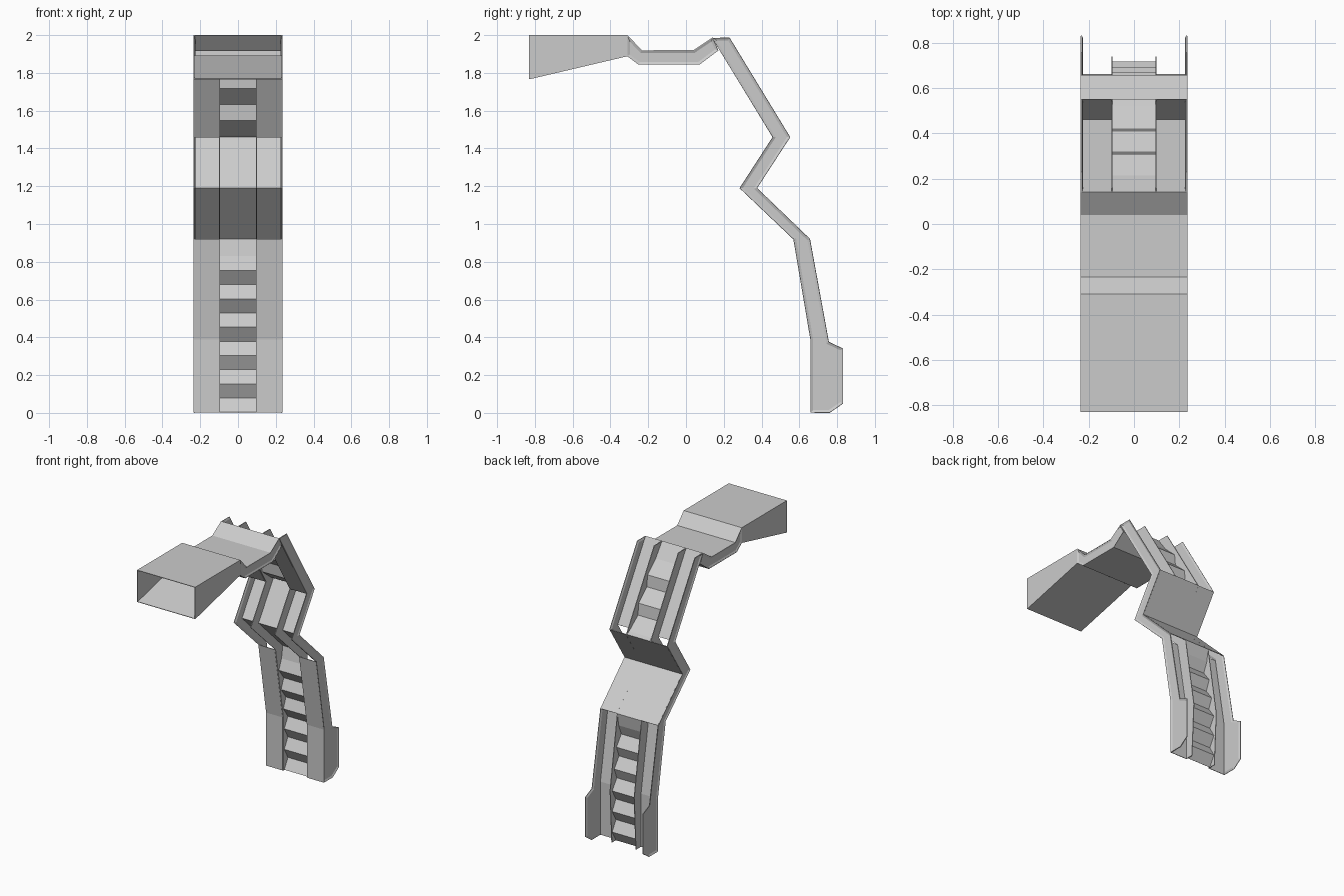
import bpy, bmesh

if "Cube" in bpy.data.objects:
    bpy.data.objects.remove(bpy.data.objects["Cube"])

W = 0.235   # half width of the whole strip
R = 0.10    # half width of the central track


def make(name, verts, faces, thick=0.004, offset=0.0, inset=False):
    bm = bmesh.new()
    vs = [bm.verts.new(v) for v in verts]
    for f in faces:
        bm.faces.new([vs[i] for i in f])
    bm.normal_update()
    if inset:
        bmesh.ops.inset_region(bm, faces=bm.faces[:], thickness=0.013, depth=-0.006,
                               use_even_offset=True, use_boundary=True)
    me = bpy.data.meshes.new(name)
    bm.to_mesh(me)
    bm.free()
    ob = bpy.data.objects.new(name, me)
    bpy.context.collection.objects.link(ob)
    mod = ob.modifiers.new("thickness", 'SOLIDIFY')
    mod.thickness = thick
    mod.offset = offset
    return ob


def sheet(name, path, x0, x1):
    """Folded sheet: a (y, z) path swept across x."""
    n = len(path)
    verts = [(x0, y, z) for y, z in path] + [(x1, y, z) for y, z in path]
    faces = [(i, i + 1, n + i + 1, n + i) for i in range(n - 1)]
    return make(name, verts, faces)


def wall(name, front, back, x, side, inset=False):
    """Upright wall between a front and a back path of equal length, facing side."""
    outline = front + back[::-1]
    ring = list(range(len(outline)))
    area = sum(a[0] * b[1] - b[0] * a[1]
               for a, b in zip(outline, outline[1:] + outline[:1]))
    if (area > 0) != (side > 0):
        ring.reverse()
    return make(name, [(x, y, z) for y, z in outline], [ring], 0.005, -1.0, inset)


# Profiles (y, z)
duct_top = [(-0.31, 1.998), (-0.235, 1.918), (0.04, 1.918), (0.14, 1.985)]
duct_low = [(-0.31, 1.89), (-0.25, 1.845), (0.07, 1.845), (0.17, 1.92)]
front = [(0.14, 1.985), (0.46, 1.46), (0.285, 1.19), (0.57, 0.92), (0.66, 0.39), (0.66, 0.002)]
back = [(0.23, 1.985), (0.55, 1.46), (0.375, 1.19), (0.655, 0.92), (0.755, 0.375)]
foot = [(0.83, 0.34), (0.83, 0.05), (0.76, 0.002)]

# Flared hood, open at the front, running into the folded duct
sheet("hood_and_duct_top", [(-0.83, 1.998)] + duct_top, -W, W)
sheet("hood_and_duct_bottom", [(-0.83, 1.768)] + duct_low, -W, W)

for s, tag in ((-1, "left"), (1, "right")):
    # Outer walls with recessed panels
    wall("hood_wall_" + tag, [(-0.83, 1.998), (-0.31, 1.998)],
         [(-0.83, 1.768), (-0.31, 1.89)], s * W, s)
    wall("duct_wall_" + tag, duct_top, duct_low, s * W, s, True)
    wall("outer_wall_" + tag, front, back + foot, s * W, s, True)
    # Inner ribs beside the track
    wall("inner_rib_" + tag, front, back[:4] + [(0.74, 0.39), (0.72, 0.002)], s * R, s)
    # Channel floors: front plane on upper arm and leg, back plane between
    x0, x1 = sorted((s * R, s * (W - 0.003)))
    sheet("upper_floor_" + tag, front[:2], x0, x1)
    sheet("knee_floor_" + tag, back[1:4], x0, x1)
    sheet("leg_floor_" + tag, front[3:], x0, x1)


def front_y(z):
    """y of the front path on the upper arm or the leg."""
    if z > 1.4:
        return 0.14 + (1.985 - z) * 0.61
    return 0.57 + (0.92 - z) * 0.17 if z > 0.39 else 0.66


def zigzag(top, step, count):
    """Alternating deep and shallow folds going down."""
    return [(front_y(top - i * step) + (0.055 if i % 2 == 0 else 0.012), top - i * step)
            for i in range(count)]


# Corrugated central track, flat over the knee
track = ([(0.14, 1.985)] + zigzag(1.97, 0.084, 7)[1:6] + [(0.52, 1.47)] + back[1:4]
         + zigzag(0.83, 0.0752, 12))
sheet("central_track", track, -R, R)
